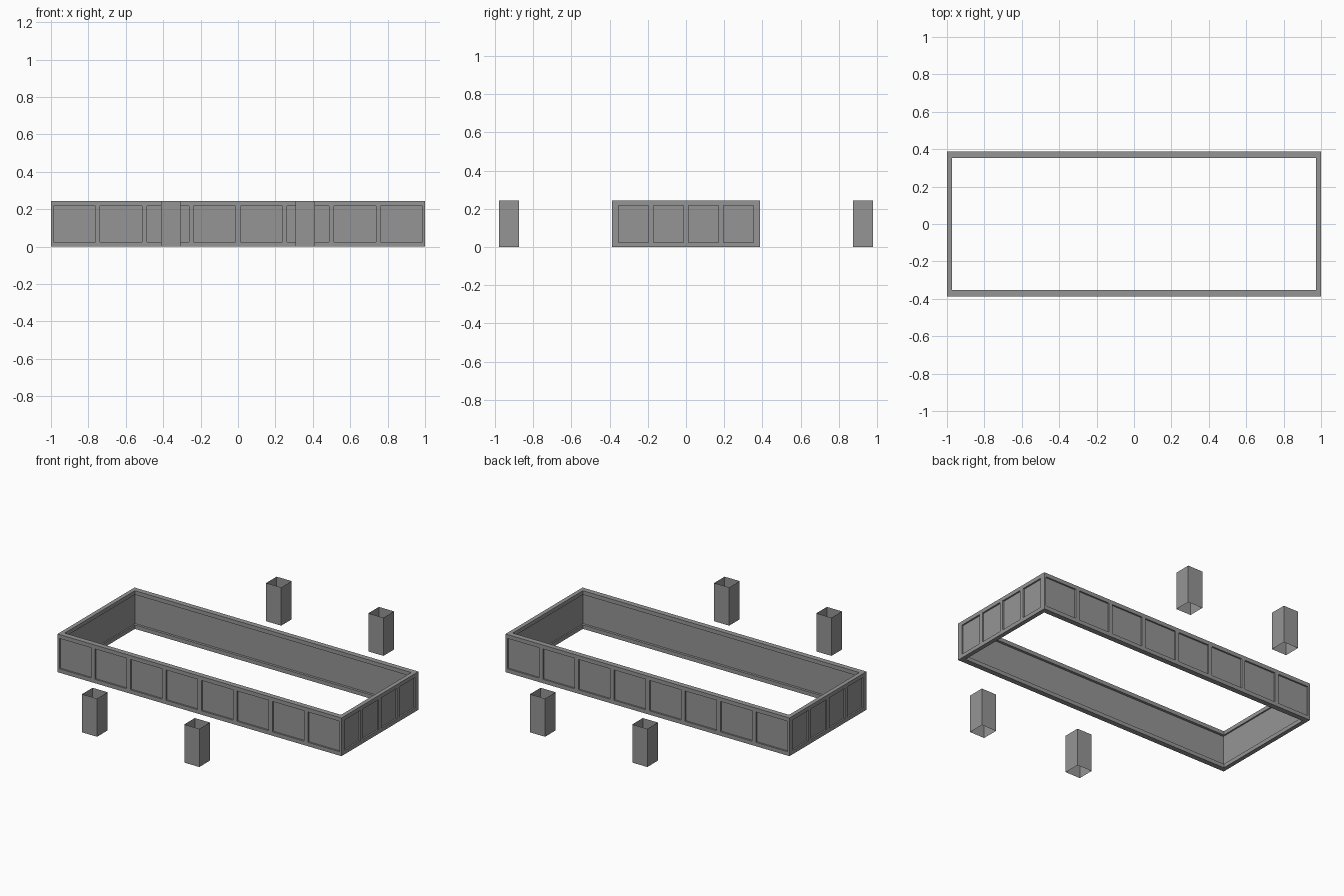
import bpy
import bmesh
from mathutils import Matrix, Vector

cube = bpy.data.objects.get("Cube")
if cube:
    bpy.data.objects.remove(cube, do_unlink=True)

HX, HY, H = 1.0, 0.387, 0.243      # frame half length, half depth, height
LIP_X, LIP_Y, WALL = 0.027, 0.034, 0.018
RAIL, STILE, RECESS = 0.025, 0.026, 0.01

grey = bpy.data.materials.new("plain grey")
grey.use_nodes = True
colour = (0.3, 0.3, 0.3, 1)
grey.diffuse_color = colour
grey.node_tree.nodes["Principled BSDF"].inputs["Base Color"].default_value = colour


def finish(name, bm):
    bmesh.ops.recalc_face_normals(bm, faces=bm.faces)
    mesh = bpy.data.meshes.new(name)
    bm.to_mesh(mesh)
    bm.free()
    mesh.materials.append(grey)
    obj = bpy.data.objects.new(name, mesh)
    bpy.context.collection.objects.link(obj)
    return obj


def add_box(bm, centre, size):
    matrix = Matrix.Translation(centre) @ Matrix.Diagonal(Vector(size).to_4d())
    return bmesh.ops.create_cube(bm, size=1, matrix=matrix)["verts"]


# Rectangular frame: channel section with inward lips, swept round the corners
bm = bmesh.new()
section = [(0, 0, 0), (0, 0, H), (LIP_X, LIP_Y, H), (LIP_X, LIP_Y, H - RAIL),
           (WALL, WALL, H - RAIL), (WALL, WALL, RAIL),
           (LIP_X, LIP_Y, RAIL), (LIP_X, LIP_Y, 0)]
rings = []
for dx, dy, z in section:
    x, y = HX - dx, HY - dy
    rings.append([bm.verts.new((sx * x, sy * y, z))
                  for sx, sy in ((-1, -1), (1, -1), (1, 1), (-1, 1))])
for i, ring in enumerate(rings):
    upper = rings[(i + 1) % len(rings)]
    for j in range(4):
        k = (j + 1) % 4
        bm.faces.new((ring[j], ring[k], upper[k], upper[j]))
frame = finish("panelled_frame", bm)

# Shallow panel recesses: eight on each long side, four on each end
bm = bmesh.new()
long_pitch, end_pitch = HX / 4, 0.183
panel_height = H - 2 * RAIL
for side in (-1, 1):
    for i in range(8):
        add_box(bm, ((i - 3.5) * long_pitch, side * HY, H / 2),
                (long_pitch - STILE, 2 * RECESS, panel_height))
    for i in range(4):
        add_box(bm, (side * HX, (i - 1.5) * end_pitch, H / 2),
                (2 * RECESS, end_pitch - STILE, panel_height))
cutter = finish("panel_cutter", bm)
cutter.hide_render = True

cut = frame.modifiers.new("panel recesses", "BOOLEAN")
cut.operation = "DIFFERENCE"
cut.solver = "EXACT"
cut.object = cutter
bpy.context.view_layer.objects.active = frame
bpy.ops.object.modifier_apply(modifier=cut.name)
bpy.data.objects.remove(cutter, do_unlink=True)

# Four free-standing square sleeves, thin sheet open at both ends
for depth, sy in (("front", -1), ("back", 1)):
    for hand, sx in (("right", -1), ("left", 1)):
        bm = bmesh.new()
        add_box(bm, (sx * 0.36, sy * 0.926, H / 2), (0.106, 0.106, H))
        bm.normal_update()
        ends = [f for f in bm.faces if abs(f.normal.z) > 0.5]
        bmesh.ops.delete(bm, geom=ends, context="FACES_ONLY")
        finish(f"{depth}_{hand}_sleeve", bm)
